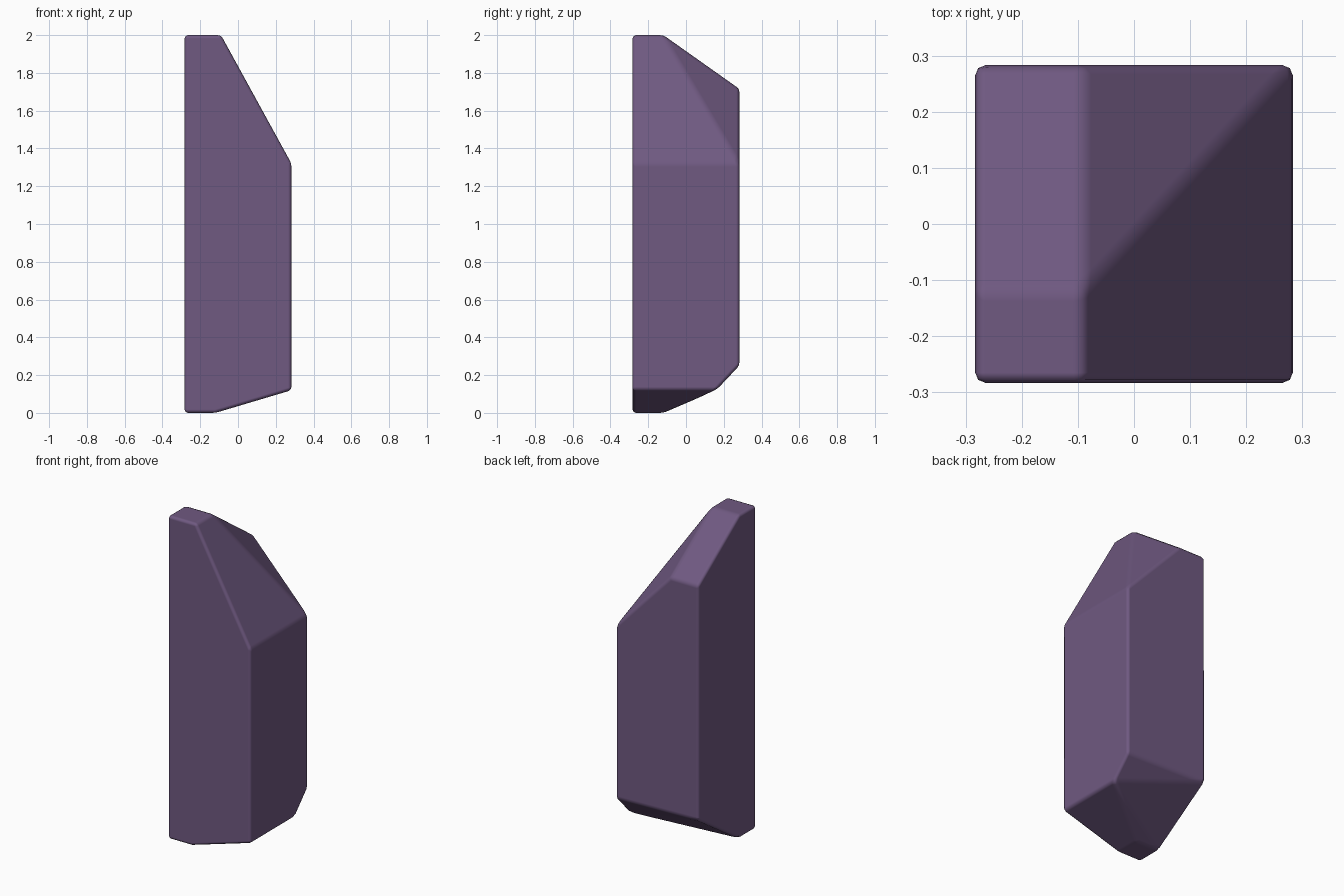
import bpy, bmesh, math

if "Cube" in bpy.data.objects:
    bpy.data.objects.remove(bpy.data.objects["Cube"])

W = 0.283    # half width of the square column
S = -0.10    # where the flat ends stop and the slopes begin

# Corner points of the cut column: flat tip at front left, faceted ends
top = [(-W, -W, 2), (S + 0.01, -W, 2), (S + 0.01, -0.12, 2), (-W, -0.12, 2),
       (W, -W, 1.32), (W, W, 1.32), (S + 0.01, W, 1.715), (-W, W, 1.715)]
bottom = [(-W, -W, 0), (S - 0.02, -W, 0), (S - 0.02, -0.12, 0), (-W, -0.12, 0),
          (W, -W, 0.12), (W, 0.16, 0.12), (W, W, 0.25), (-W, W, 0.265)]

# Crystal body as a convex solid with clean planar facets
bm = bmesh.new()
for p in top + bottom:
    bm.verts.new(p)
bmesh.ops.convex_hull(bm, input=bm.verts[:])
bmesh.ops.dissolve_limit(bm, angle_limit=math.radians(2),
                         verts=bm.verts[:], edges=bm.edges[:])
bmesh.ops.recalc_face_normals(bm, faces=bm.faces[:])
mesh = bpy.data.meshes.new("crystal_shard")
bm.to_mesh(mesh)
bm.free()
shard = bpy.data.objects.new("crystal_shard", mesh)
bpy.context.collection.objects.link(shard)

# Softly worn edges
bevel = shard.modifiers.new("worn_edges", 'BEVEL')
bevel.width = 0.018
bevel.segments = 2
bevel.limit_method = 'ANGLE'
bevel.angle_limit = math.radians(8)
bevel.harden_normals = True

# Purple stone
mat = bpy.data.materials.new("purple_stone")
mat.diffuse_color = (0.16, 0.10, 0.22, 1)
mat.use_nodes = True
mat.node_tree.nodes["Principled BSDF"].inputs["Base Color"].default_value = mat.diffuse_color
mesh.materials.append(mat)

bpy.context.view_layer.objects.active = shard
shard.select_set(True)
bpy.ops.object.shade_smooth_by_angle(angle=math.radians(40))
